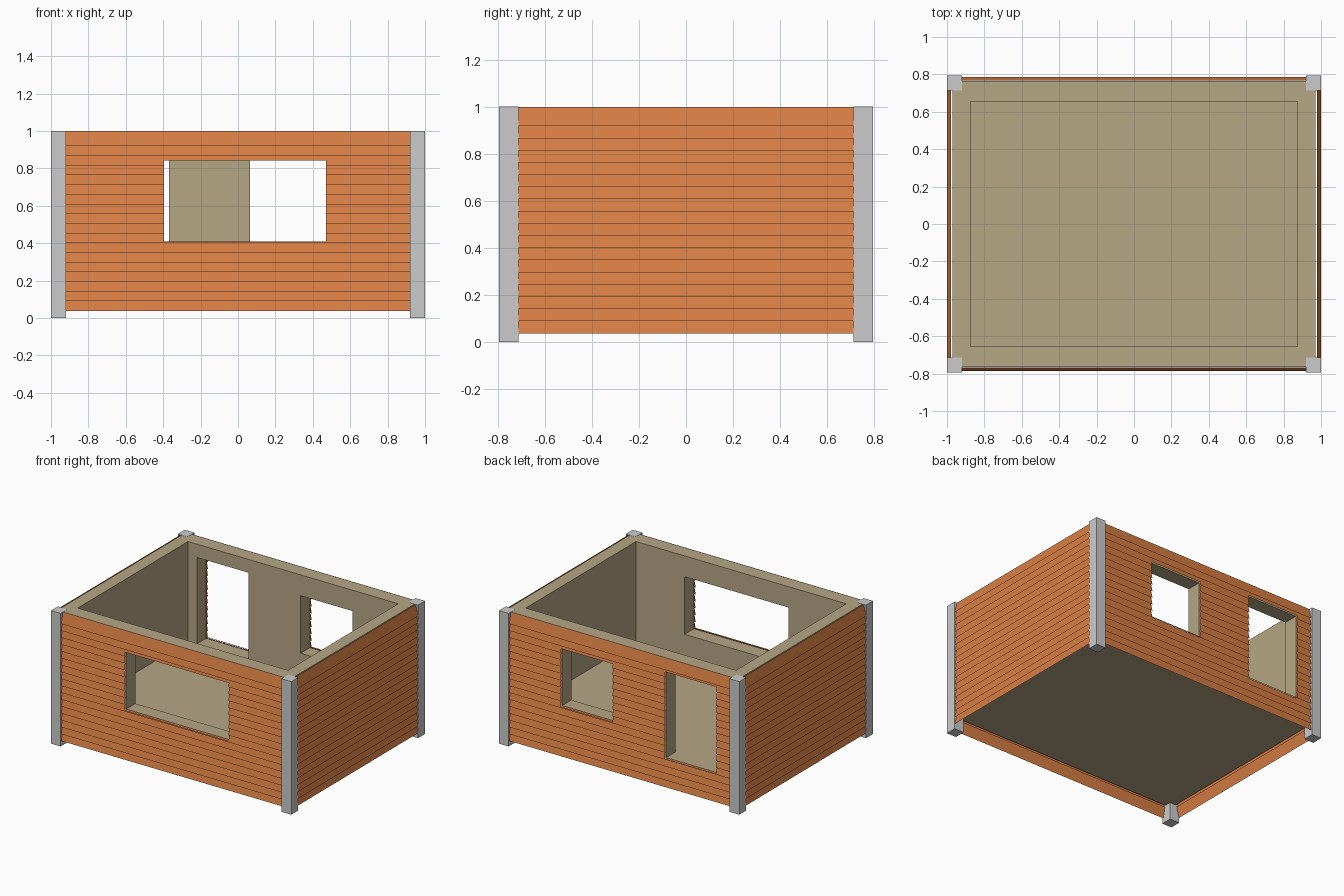
import bpy, bmesh
from math import pi
from mathutils import Matrix

if "Cube" in bpy.data.objects:
    bpy.data.objects.remove(bpy.data.objects["Cube"])


def material(name, rgb):
    m = bpy.data.materials.new(name)
    m.diffuse_color = (*rgb, 1)
    m.use_nodes = True
    m.node_tree.nodes["Principled BSDF"].inputs["Base Color"].default_value = m.diffuse_color
    return m


WOOD = material("orange_wood", (0.686, 0.209, 0.058))
PLASTER = material("tan_plaster", (0.468, 0.386, 0.235))


def finish(name, bm, mat=None):
    me = bpy.data.meshes.new(name)
    bm.to_mesh(me)
    bm.free()
    ob = bpy.data.objects.new(name, me)
    bpy.context.collection.objects.link(ob)
    if mat:
        me.materials.append(mat)
    return ob


def box(name, x, y, z, mat=None):
    bm = bmesh.new()
    bmesh.ops.create_cube(bm, size=1)
    for v in bm.verts:
        v.co = [(a + b) / 2 + c * (b - a) for c, (a, b) in zip(v.co, (x, y, z))]
    return finish(name, bm, mat)


def cut(ob, cutters):
    for c in cutters:
        mod = ob.modifiers.new("opening", 'BOOLEAN')
        mod.operation, mod.solver, mod.object = 'DIFFERENCE', 'EXACT', c
    bpy.context.view_layer.objects.active = ob
    for mod in list(ob.modifiers):
        bpy.ops.object.modifier_apply(modifier=mod.name)


# Lap siding: thin tilted boards, each tucked behind the one above
def siding(name, half, back, tip, angle, openings=()):
    bm = bmesh.new()
    for i in range(18):
        low = 0.038 + i * 0.0518
        high = low + 0.0814
        bm.faces.new([bm.verts.new(p) for p in (
            (-half, -tip, low), (half, -tip, low), (half, -back, high), (-half, -back, high))])
    bm.transform(Matrix.Rotation(angle, 4, 'Z'))
    # split the boards along the opening edges and drop what lies inside
    for (x0, x1), (z0, z1) in openings:
        for co, no in (((x0, 0, 0), (1, 0, 0)), ((x1, 0, 0), (1, 0, 0)),
                       ((0, 0, z0), (0, 0, 1)), ((0, 0, z1), (0, 0, 1))):
            bmesh.ops.bisect_plane(bm, geom=bm.verts[:] + bm.edges[:] + bm.faces[:],
                                   plane_co=co, plane_no=no)
        inside = [f for f in bm.faces if x0 < f.calc_center_median().x < x1
                  and z0 < f.calc_center_median().z < z1]
        bmesh.ops.delete(bm, geom=inside, context='FACES')
    return finish(name, bm, WOOD)


# Openings as x and z ranges
FRONT_WINDOW = ((-0.395, 0.47), (0.41, 0.843))
BACK_WINDOW = ((0.063, 0.495), (0.41, 0.843))
BACK_DOOR = ((-0.80, -0.37), (0.25, 0.90))

cutters = [box("room_cutter", (-0.875, 0.875), (-0.655, 0.655), (0.25, 1.2)),
           box("front_window_cutter", FRONT_WINDOW[0], (-0.9, -0.5), FRONT_WINDOW[1]),
           box("back_window_cutter", BACK_WINDOW[0], (0.5, 0.9), BACK_WINDOW[1]),
           box("back_door_cutter", BACK_DOOR[0], (0.5, 0.9), BACK_DOOR[1])]

# Plastered walls with the raised floor slab
walls = box("inner_walls_and_floor", (-0.97, 0.97), (-0.765, 0.765), (0.13, 1.0), PLASTER)
cut(walls, cutters)
for c in cutters:
    bpy.data.objects.remove(c)

# Outer cladding
siding("front_siding", 0.965, 0.767, 0.786, 0, [FRONT_WINDOW])
siding("back_siding", 0.965, 0.767, 0.786, pi, [BACK_WINDOW, BACK_DOOR])
siding("right_siding", 0.75, 0.979, 0.9995, pi / 2)
siding("left_siding", 0.75, 0.979, 0.9995, -pi / 2)

# Corner posts
for sx, side in ((-1, "left"), (1, "right")):
    for sy, end in ((-1, "front"), (1, "back")):
        box(f"{end}_{side}_post", sorted((sx * 0.92, sx)),
            sorted((sy * 0.713, sy * 0.795)), (0, 1.001))
